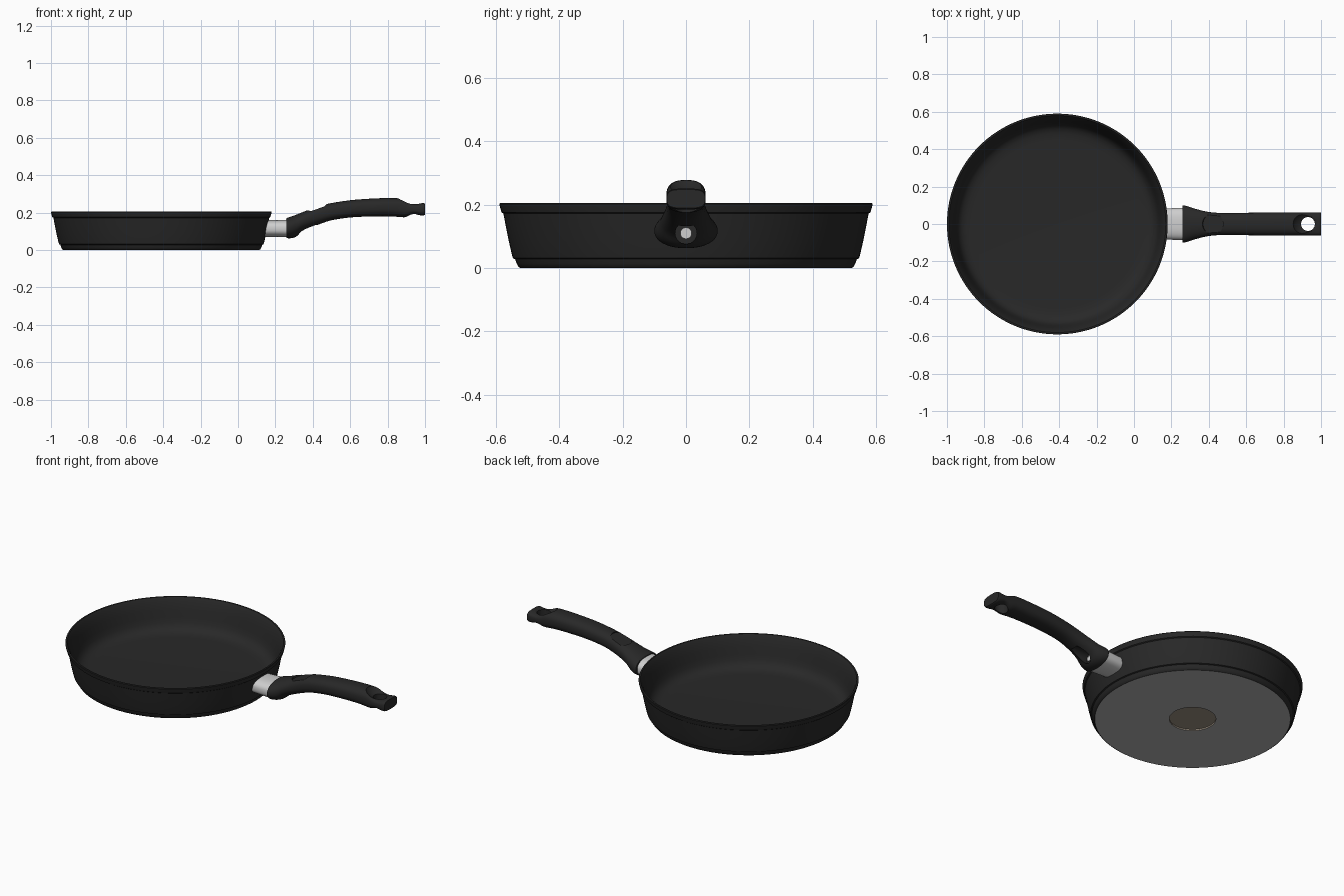
import bpy, bmesh, math
from mathutils import Matrix, Vector

if "Cube" in bpy.data.objects:
    bpy.data.objects.remove(bpy.data.objects["Cube"])


def material(name, rgb):
    m = bpy.data.materials.new(name)
    m.diffuse_color = (*rgb, 1)
    m.use_nodes = True
    m.node_tree.nodes["Principled BSDF"].inputs["Base Color"].default_value = m.diffuse_color
    return m


black = material("black coating", (0.021, 0.021, 0.021))
grey = material("grey base", (0.43, 0.43, 0.43))
bronze = material("bronze disc", (0.33, 0.275, 0.215))
steel = material("steel", (0.62, 0.62, 0.62))


def finish(bm, name, *mats, smooth=True):
    bmesh.ops.recalc_face_normals(bm, faces=bm.faces)
    me = bpy.data.meshes.new(name)
    bm.to_mesh(me)
    bm.free()
    ob = bpy.data.objects.new(name, me)
    bpy.context.collection.objects.link(ob)
    for m in mats:
        me.materials.append(m)
    if smooth:
        shade(ob)
    return ob


def activate(ob):
    bpy.ops.object.select_all(action='DESELECT')
    ob.select_set(True)
    bpy.context.view_layer.objects.active = ob


def shade(ob, angle=32):
    activate(ob)
    bpy.ops.object.shade_smooth_by_angle(angle=math.radians(angle))


def cut(ob, cutter):
    activate(ob)
    mod = ob.modifiers.new("cut", 'BOOLEAN')
    mod.operation = 'DIFFERENCE'
    mod.solver = 'EXACT'
    mod.object = cutter
    bpy.ops.object.modifier_apply(modifier=mod.name)
    bpy.data.objects.remove(cutter, do_unlink=True)


def cylinder(name, mat, centre, radius, length, turn=0.0):
    """cylinder turned about y from vertical"""
    bm = bmesh.new()
    bmesh.ops.create_cone(bm, cap_ends=True, segments=40, radius1=radius, radius2=radius,
                          depth=length, matrix=Matrix.Translation(centre)
                          @ Matrix.Rotation(turn, 4, 'Y'))
    return finish(bm, name, mat, smooth=False)


def loft(name, mat, stations, n=40, sub=1, smooth=True, slant=0.0):
    """stations: (x, z bottom, z top, half width, roundness exponent)"""
    st = [Vector(s) for s in stations]
    rows = []
    for i in range(len(st) - 1):
        p0, p1, p2, p3 = st[max(i - 1, 0)], st[i], st[i + 1], st[min(i + 2, len(st) - 1)]
        for k in range(sub):
            t = k / sub
            rows.append(0.5 * (2 * p1 + (p2 - p0) * t + (2 * p0 - 5 * p1 + 4 * p2 - p3) * t ** 2
                               + (3 * p1 - p0 - 3 * p2 + p3) * t ** 3))
    rows.append(st[-1])
    bm = bmesh.new()
    rings = []
    for x, lo, hi, w, e in rows:
        ring = []
        for j in range(n):
            a = 2 * math.pi * j / n
            c, s = math.cos(a), math.sin(a)
            y = w * math.copysign(abs(c) ** (2 / e), c)
            z = (lo + hi) / 2 + (hi - lo) / 2 * math.copysign(abs(s) ** (2 / e), s)
            # the first ring may follow the curved, sloping pan wall
            dx = slant * (z - .115) - 0.9 * y * y if slant and not rings else 0
            ring.append(bm.verts.new((x + dx, y, z)))
        rings.append(ring)
    for a, b in zip(rings, rings[1:]):
        for j in range(n):
            bm.faces.new((a[j], a[(j + 1) % n], b[(j + 1) % n], b[j]))
    bm.faces.new(rings[0])
    bm.faces.new(rings[-1])
    return finish(bm, name, mat, smooth=smooth)


# pan body: lathe with recessed centre disc underneath
profile = [(0, .008), (.125, .008), (.125, 0), (.524, 0), (.53, .004), (.535, .014), (.54, .028),
           (.547, .031), (.552, .05), (.561, .09), (.57, .135), (.577, .172), (.583, .176),
           (.587, .19), (.59, .202), (.588, .205), (.58, .205), (.577, .2), (.567, .18),
           (.554, .14), (.545, .1), (.536, .07), (.525, .05), (.508, .036), (.485, .028),
           (.45, .025), (0, .025)]
bm = bmesh.new()
vs = [bm.verts.new((r, 0, z)) for r, z in profile]
es = [bm.edges.new(p) for p in zip(vs, vs[1:])]
bmesh.ops.spin(bm, geom=vs + es, cent=(0, 0, 0), axis=(0, 0, 1), angle=2 * math.pi,
               steps=128, use_merge=True)
bmesh.ops.remove_doubles(bm, verts=bm.verts, dist=1e-5)
bmesh.ops.recalc_face_normals(bm, faces=bm.faces)
for f in bm.faces:
    c = f.calc_center_median()
    if c.z < .0085 and c.xy.length < .126:
        f.material_index = 2
    elif c.z < .001:
        f.material_index = 1
bmesh.ops.translate(bm, verts=bm.verts, vec=(-.41, 0, 0))
finish(bm, "pan_body", black, grey, bronze)

# steel ferrule between pan and handle, its inner end hidden inside the wall
loft("ferrule", steel, [(.149, .07, .16, .08, 2.6), (.2, .07, .16, .084, 2.6),
                        (.265, .068, .162, .086, 2.6)], slant=.2)

# handle grip
handle = loft("handle", black, [
    (.258, .068, .166, .096, 2.2), (.263, .063, .172, .1, 2.2), (.29, .064, .181, .094, 2.2),
    (.315, .074, .19, .085, 2.2), (.34, .096, .2, .078, 2.2), (.38, .116, .216, .068, 2.3),
    (.43, .136, .234, .061, 2.4), (.5, .159, .251, .058, 2.5), (.6, .174, .266, .06, 2.5),
    (.7, .179, .274, .061, 2.5), (.8, .18, .278, .062, 2.5), (.86, .177, .277, .062, 2.6),
    (.89, .175, .271, .062, 2.7), (.91, .18, .259, .062, 2.8), (.93, .188, .25, .062, 2.9),
    (.95, .19, .247, .062, 3), (.97, .186, .248, .062, 3.2), (.99, .185, .251, .062, 3.4),
    (1.0, .189, .248, .06, 3.4)], sub=3, smooth=False)

# hanging hole with a soft dish around it, and the screw recess
bm = bmesh.new()
bmesh.ops.create_uvsphere(bm, u_segments=40, v_segments=24, radius=.09,
                          matrix=Matrix.Translation((.928, 0, .324)))
cut(handle, finish(bm, "dish_cutter", black, smooth=False))
cut(handle, cylinder("hole_cutter", black, (.93, 0, .2), .037, .4))
cut(handle, cylinder("recess_cutter", black, (.36, 0, .11), .034, .12, math.pi / 2))

# round thumb dent on the slope of the handle
tilt = -.33
up = Vector((math.sin(tilt), 0, math.cos(tilt)))
cut(handle, cylinder("dent_cutter", black, Vector((.42, 0, .231)) + up * (.05 - .012),
                     .058, .1, tilt))
shade(handle, 28)

# slotted screw
screw = cylinder("screw", steel, (.304, 0, .11), .018, .02, math.pi / 2)
bm = bmesh.new()
bmesh.ops.create_cube(bm, size=1, matrix=Matrix.Translation((.314, 0, .11))
                      @ Matrix.Rotation(.7, 4, 'X') @ Matrix.Diagonal((.008, .005, .06, 1)))
cut(screw, finish(bm, "slot_cutter", steel, smooth=False))
shade(screw)
